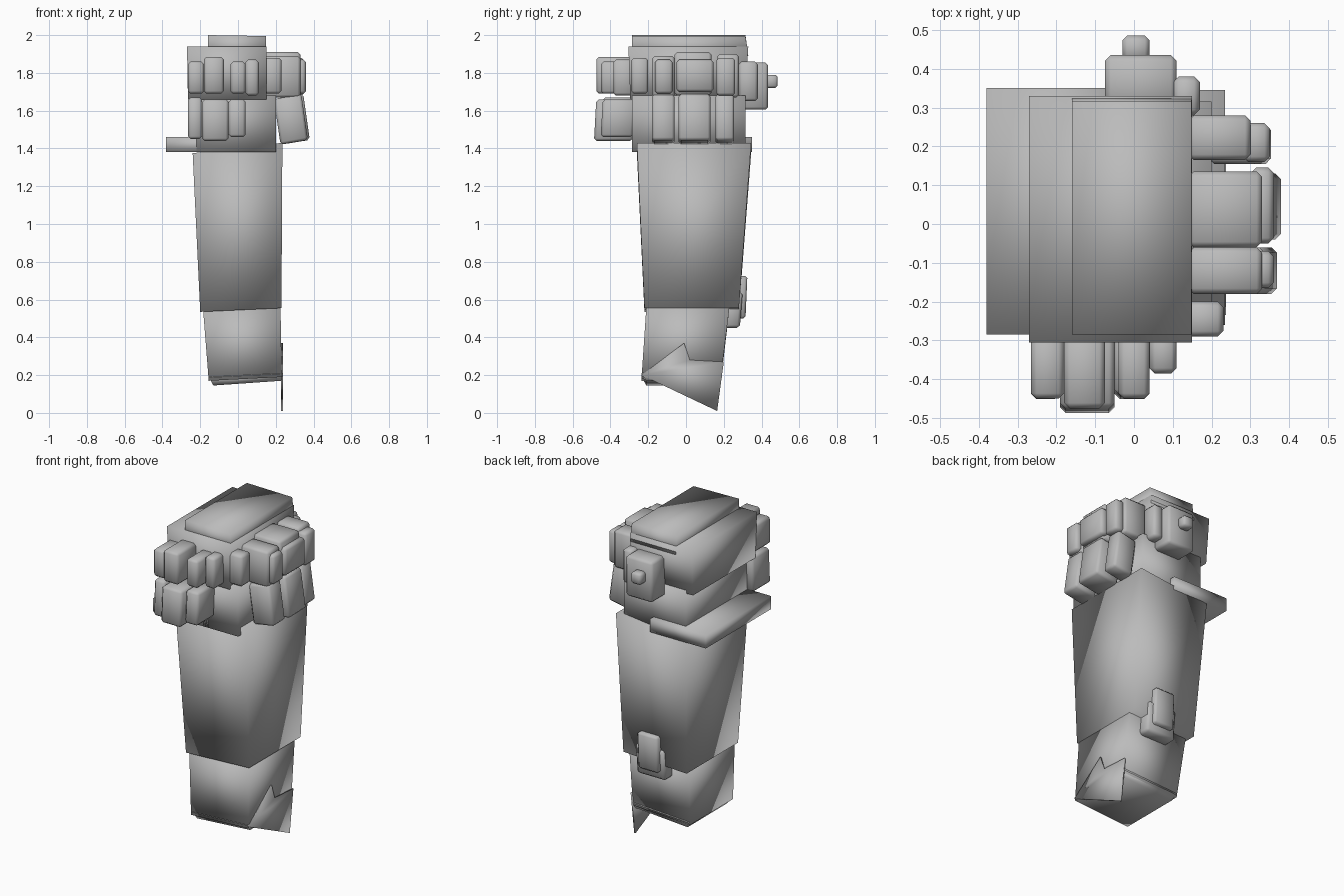
import bpy, bmesh

if "Cube" in bpy.data.objects:
    bpy.data.objects.remove(bpy.data.objects["Cube"])

steel = bpy.data.materials.new("mid_grey")
steel.diffuse_color = (0.5, 0.5, 0.5, 1)
steel.use_nodes = True
steel.node_tree.nodes["Principled BSDF"].inputs["Base Color"].default_value = steel.diffuse_color


def finish(name, bm, bevel=0):
    bmesh.ops.recalc_face_normals(bm, faces=bm.faces)
    me = bpy.data.meshes.new(name)
    bm.to_mesh(me)
    bm.free()
    ob = bpy.data.objects.new(name, me)
    bpy.context.collection.objects.link(ob)
    me.materials.append(steel)
    for p in me.polygons:
        p.use_smooth = True
    if bevel:
        m = ob.modifiers.new("Bevel", 'BEVEL')
        m.width = bevel
        m.segments = 1
    return ob


def hull(name, low, high, bevel=0):
    """Box between two rectangles (x0, x1, y0, y1, z at x0, z at x1)."""
    bm = bmesh.new()
    rings = []
    for x0, x1, y0, y1, za, zb in (low, high):
        rings.append([bm.verts.new(c) for c in
                      ((x0, y0, za), (x1, y0, zb), (x1, y1, zb), (x0, y1, za))])
    a, b = rings
    bm.faces.new(a[::-1])
    bm.faces.new(b)
    for i in range(4):
        j = (i + 1) % 4
        bm.faces.new((a[i], a[j], b[j], b[i]))
    return finish(name, bm, bevel)


def box(name, x0, x1, y0, y1, z0, z1, bevel=0, dx=0, dy=0):
    """Straight box; dx, dy lean the bottom sideways."""
    return hull(name, (x0 + dx, x1 + dx, y0 + dy, y1 + dy, z0, z0),
                (x0, x1, y0, y1, z1, z1), bevel)


# Forearm and wrist
hull("forearm", (-.20, .23, -.22, .28, .535, .555), (-.24, .235, -.26, .345, 1.375, 1.43))
hull("wrist", (-.155, .232, -.235, .185, .17, .19), (-.185, .225, -.21, .23, .55, .56))
hull("wrist_end", (-.13, .23, -.21, .17, .145, .17), (-.155, .235, -.235, .19, .19, .21))

# Thin torn panel hanging from the wrist
bm = bmesh.new()
outline = [(-.235, .2), (.165, .01), (.2, .27), (.02, .28), (-.01, .37)]
sides = [[bm.verts.new((x, y, z)) for y, z in outline] for x in (.228, .237)]
bm.faces.new(sides[0])
bm.faces.new(sides[1])
for i in range(5):
    j = (i + 1) % 5
    bm.faces.new((sides[0][i], sides[0][j], sides[1][j], sides[1][i]))
finish("wrist_panel", bm)

# Small block on the back of the forearm
hull("back_block", (-.06, .14, .18, .285, .45, .45), (-.06, .14, .22, .30, .64, .64), .015)
hull("back_block_cap", (-.03, .11, .22, .315, .50, .50), (-.03, .11, .25, .325, .725, .725), .012)

# Palm, hand block and back-of-hand plates
box("palm", -.22, .20, -.285, .315, 1.38, 1.68)
box("side_ledge", -.38, .0, -.285, .35, 1.38, 1.46)
hull("hand_block", (-.265, .15, -.295, .31, 1.66, 1.66), (-.27, .15, -.305, .33, 1.94, 1.94))
hull("top_plate", (-.16, .15, -.285, .33, 1.89, 1.89), (-.16, .148, -.285, .315, 2.0, 1.995))

# Peg at the back
box("peg_base", -.075, .11, .29, .435, 1.605, 1.855, .015)
box("peg_tip", -.03, .04, .42, .485, 1.72, 1.79, .012)
box("peg_side", .10, .17, .28, .38, 1.65, 1.86, .015)

# Front blocks: x0, x1, outer y, z0, z1
front = [(-.265, -.18, -.45, 1.69, 1.86), (-.18, -.075, -.475, 1.69, 1.885),
         (-.04, .04, -.45, 1.69, 1.86), (.04, .11, -.385, 1.68, 1.87),
         (-.265, -.19, -.44, 1.45, 1.67), (-.19, -.05, -.475, 1.44, 1.66),
         (-.05, .04, -.44, 1.46, 1.66)]
for i, (x0, x1, y, z0, z1) in enumerate(front):
    box(f"front_block_{i + 1}", x0, x1, y, -.27, z0, z1, .014,
        dy=-.012 if z1 < 1.68 else 0)

# Side blocks: y0, y1, inner x, outer x, z0, z1
side = [(-.29, -.20, .13, .23, 1.69, 1.88), (-.18, -.06, .14, .33, 1.67, 1.89),
        (-.06, .135, .14, .33, 1.68, 1.91), (.165, .28, .14, .30, 1.67, 1.90),
        (-.165, -.07, .30, .36, 1.69, 1.87), (-.05, .145, .30, .36, 1.70, 1.87),
        (.16, .26, .28, .35, 1.68, 1.88)]
for i, (y0, y1, x0, x1, z0, z1) in enumerate(side):
    box(f"side_block_{i + 1}", x0, x1, y0, y1, z0, z1, .014)

# Lower side blocks lean outward at the bottom
for i, (y0, y1, x1) in enumerate([(-.18, -.06, .335), (-.04, .13, .345), (.155, .255, .32)]):
    hull(f"lower_side_block_{i + 1}", (.225, x1 + .035, y0, y1, 1.42, 1.445),
         (.19, x1, y0, y1, 1.66, 1.69), .014)
